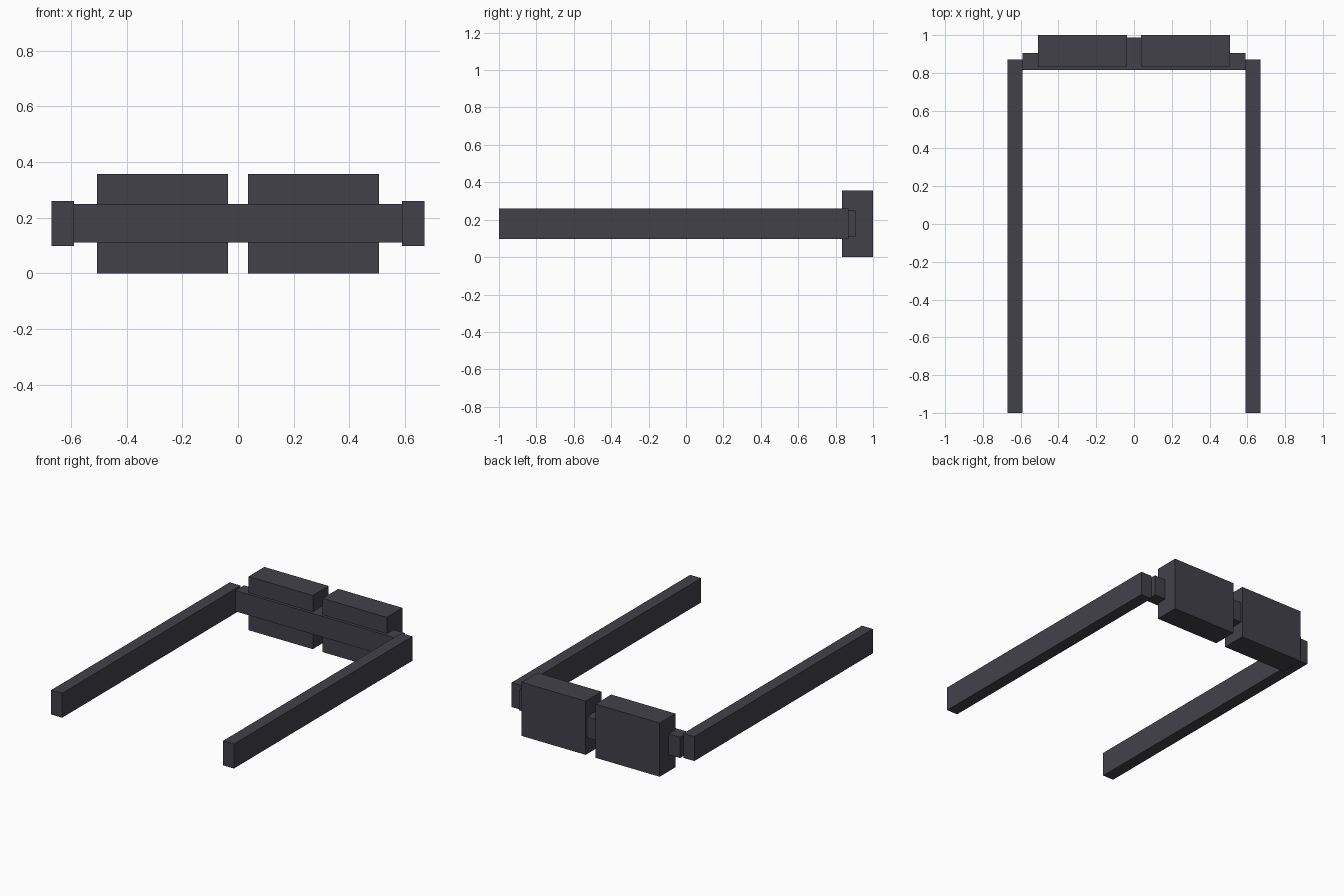
import bpy
from mathutils import Vector

cube = bpy.data.objects.get("Cube")
if cube:
    bpy.data.objects.remove(cube, do_unlink=True)

# Single dark grey finish
COLOUR = (0.055, 0.053, 0.067, 1)
dark = bpy.data.materials.new("dark grey metal")
dark.use_nodes = True
dark.diffuse_color = COLOUR
bsdf = dark.node_tree.nodes["Principled BSDF"]
bsdf.inputs["Base Color"].default_value = COLOUR
bsdf.inputs["Roughness"].default_value = 0.6


def box(name, low, high):
    """Axis-aligned box between two opposite corners."""
    low, high = Vector(low), Vector(high)
    bpy.ops.mesh.primitive_cube_add(size=1, location=(low + high) / 2)
    obj = bpy.context.object
    obj.name = name
    obj.scale = high - low
    bpy.ops.object.transform_apply(location=False, rotation=False, scale=True)
    obj.data.materials.append(dark)
    return obj


# Rear crossbar with a short central tongue between the blocks
bar = box("crossbar", (-0.59, 0.815, 0.11), (0.59, 0.905, 0.248))
tongue = box("centre_tongue", (-0.045, 0.9, 0.11), (0.045, 0.988, 0.248))
union = bar.modifiers.new("join tongue", "BOOLEAN")
union.operation = "UNION"
union.solver = "EXACT"
union.object = tongue
bpy.context.view_layer.objects.active = bar
bpy.ops.object.modifier_apply(modifier=union.name)
bpy.data.objects.remove(tongue, do_unlink=True)

# Long side arms and rear blocks, one of each per side
for side, s in (("left", 1), ("right", -1)):
    def pair(name, inner, outer, y, z):
        x0, x1 = sorted((s * inner, s * outer))
        box(f"{side}_{name}", (x0, y[0], z[0]), (x1, y[1], z[1]))

    pair("arm", 0.59, 0.67, (-1, 0.87), (0.098, 0.26))
    pair("rear_block", 0.036, 0.507, (0.835, 1), (0, 0.356))
